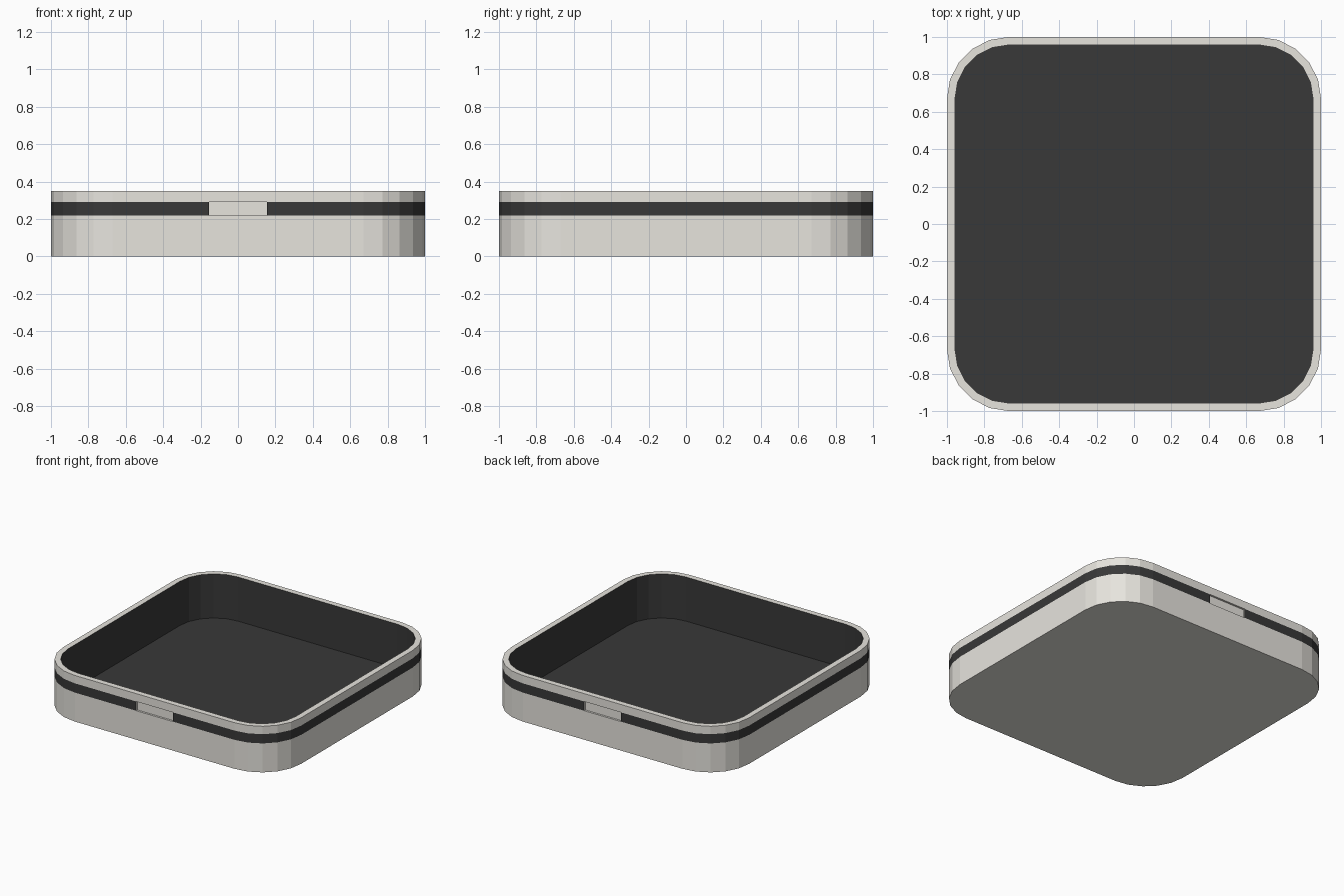
import bpy, bmesh, math

if "Cube" in bpy.data.objects:
    bpy.data.objects.remove(bpy.data.objects["Cube"])

R, C, SEG = 0.33, 0.67, 5          # corner radius, corner centre, facets per corner
WALL, FLOOR = 0.043, 0.015
Z_BAND, Z_RIM, Z_TOP = 0.22, 0.29, 0.35
TAB, RECESS = 0.155, 0.015


def material(name, rgb):
    m = bpy.data.materials.new(name)
    m.diffuse_color = (*rgb, 1)
    m.use_nodes = True
    m.node_tree.nodes["Principled BSDF"].inputs["Base Color"].default_value = m.diffuse_color
    return m


beige = material("beige", (0.80, 0.78, 0.73))
black = material("black", (0.04, 0.04, 0.04))


def outline(inset=0.0):
    """Rounded square, counter-clockwise from above."""
    r = R - inset
    pts = []
    for q, (sx, sy) in enumerate([(1, 1), (-1, 1), (-1, -1), (1, -1)]):
        for i in range(SEG + 1):
            a = math.pi / 2 * (q + i / SEG)
            pts.append((sx * C + r * math.cos(a), sy * C + r * math.sin(a)))
    return pts


def skin(name, rings, mat, closed=True, cap_first=False, cap_last=False):
    """Surface joining successive rings of 3D points."""
    bm = bmesh.new()
    loops = [[bm.verts.new(p) for p in ring] for ring in rings]
    n = len(loops[0])
    for a, b in zip(loops, loops[1:]):
        for i in range(n if closed else n - 1):
            j = (i + 1) % n
            bm.faces.new((a[i], a[j], b[j], b[i]))
    if cap_first:
        bm.faces.new(loops[0][::-1])
    if cap_last:
        bm.faces.new(loops[-1])
    me = bpy.data.meshes.new(name)
    bm.to_mesh(me)
    bm.free()
    me.materials.append(mat)
    ob = bpy.data.objects.new(name, me)
    bpy.context.collection.objects.link(ob)
    return ob


def at(pts, z):
    return [(x, y, z) for x, y in pts]


outer, inner = outline(), outline(WALL)

# Lower shell with flat base
skin("lower_shell", [at(outer, 0), at(outer, Z_BAND)], beige, cap_first=True)

# Upper rim: outside wall and flat lip
skin("upper_rim", [at(outer, Z_RIM), at(outer, Z_TOP), at(inner, Z_TOP)], beige)

# Dark lining: inside wall and floor
skin("inner_lining", [at(inner, Z_TOP), at(inner, FLOOR)], black, cap_last=True)

# Dark band, one half around each side, interrupted by the tabs
k = 3 * (SEG + 1)
right = [(TAB, -1.0)] + outer[k:] + outer[:SEG + 1] + [(TAB, 1.0)]
left = [(-x, -y) for x, y in right]
for name, path in (("band_right", right), ("band_left", left)):
    skin(name, [at(path, Z_BAND), at(path, Z_RIM)], black, closed=False)

# Slightly recessed tabs in the front and back gaps
for name, s in (("front_tab", 1), ("back_tab", -1)):
    def frame(y):
        return [(s * x, s * y, z) for x, z in
                ((-TAB, Z_BAND), (TAB, Z_BAND), (TAB, Z_RIM), (-TAB, Z_RIM))]
    skin(name, [frame(-1.0), frame(-1.0 + RECESS)], beige, cap_last=True)
